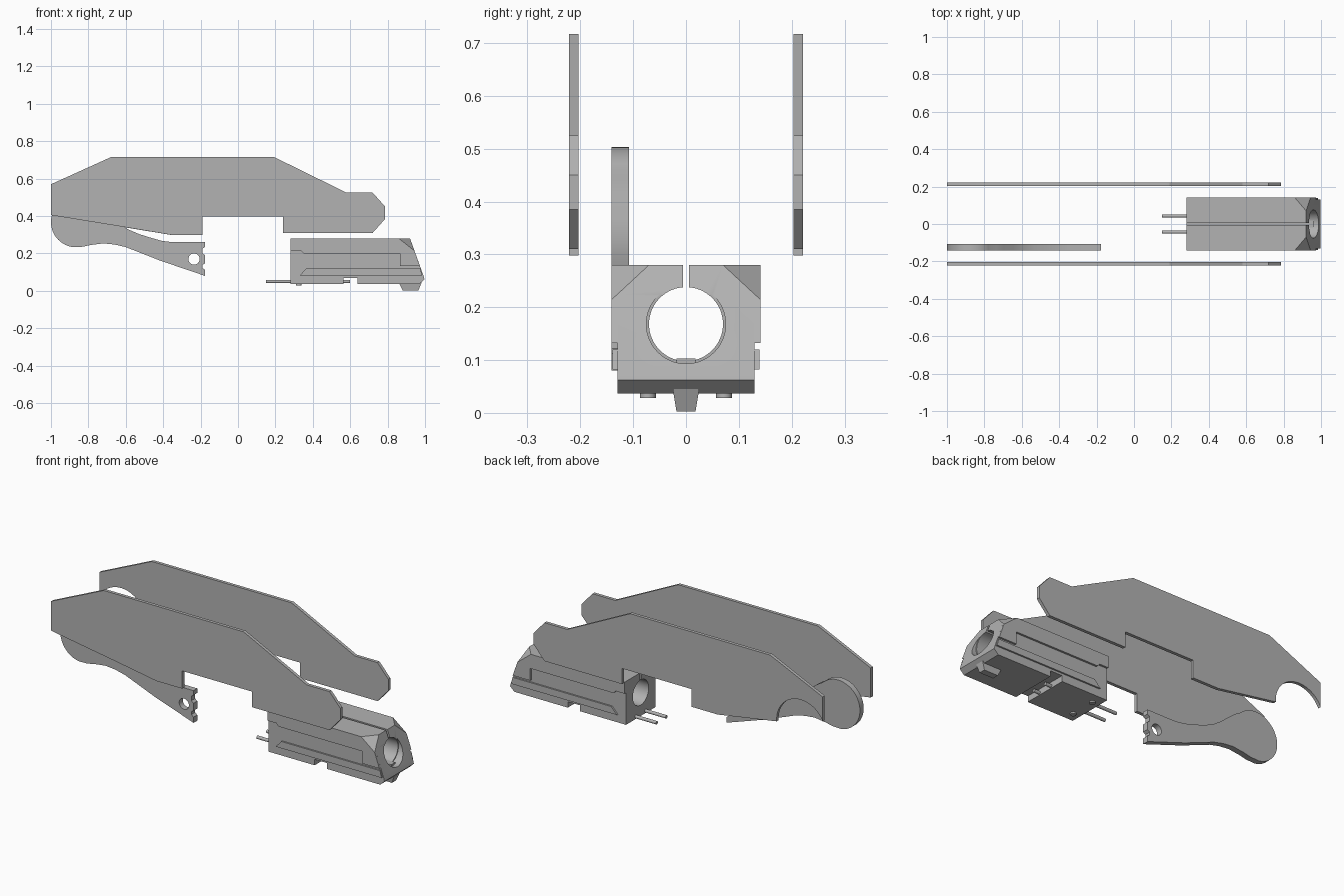
import bpy, bmesh, math
from mathutils import Vector

if "Cube" in bpy.data.objects:
    bpy.data.objects.remove(bpy.data.objects["Cube"])

GREY = (0.45, 0.45, 0.45, 1)
grey = bpy.data.materials.new("plain_grey")
grey.use_nodes = True
grey.diffuse_color = GREY
grey.node_tree.nodes["Principled BSDF"].inputs["Base Color"].default_value = GREY


def finish(name, bm):
    bmesh.ops.recalc_face_normals(bm, faces=bm.faces)
    mesh = bpy.data.meshes.new(name)
    bm.to_mesh(mesh)
    bm.free()
    mesh.materials.append(grey)
    obj = bpy.data.objects.new(name, mesh)
    bpy.context.collection.objects.link(obj)
    return obj


def extrude(name, profile, y0, y1, trims=()):
    """Extrude an x-z profile along y, then trim it with planes."""
    bm = bmesh.new()
    face = bm.faces.new([bm.verts.new((x, y0, z)) for x, z in profile])
    new = bmesh.ops.extrude_face_region(bm, geom=[face])["geom"]
    verts = [v for v in new if isinstance(v, bmesh.types.BMVert)]
    bmesh.ops.translate(bm, vec=(0, y1 - y0, 0), verts=verts)
    bmesh.ops.recalc_face_normals(bm, faces=bm.faces)
    for point, normal in trims:
        geom = bm.verts[:] + bm.edges[:] + bm.faces[:]
        cut = bmesh.ops.bisect_plane(bm, geom=geom, plane_co=point,
                                     plane_no=normal, clear_outer=True)["geom_cut"]
        edges = [e for e in cut if isinstance(e, bmesh.types.BMEdge)]
        if edges:
            bmesh.ops.holes_fill(bm, edges=edges, sides=0)
    return finish(name, bm)


def box(name, x0, x1, y0, y1, z0, z1):
    return extrude(name, [(x0, z0), (x1, z0), (x1, z1), (x0, z1)], y0, y1)


def cylinder(name, centre, radius, depth, axis, sides=48):
    bm = bmesh.new()
    bmesh.ops.create_cone(bm, cap_ends=True, segments=sides,
                          radius1=radius, radius2=radius, depth=depth)
    turn = Vector((0, 0, 1)).rotation_difference(Vector(axis)).to_matrix()
    bmesh.ops.rotate(bm, matrix=turn, verts=bm.verts)
    bmesh.ops.translate(bm, vec=centre, verts=bm.verts)
    return finish(name, bm)


def activate(obj):
    bpy.ops.object.select_all(action="DESELECT")
    obj.select_set(True)
    bpy.context.view_layer.objects.active = obj


def subtract(obj, cutters):
    activate(obj)
    for cutter in cutters:
        mod = obj.modifiers.new("cut", "BOOLEAN")
        mod.operation, mod.solver, mod.object = "DIFFERENCE", "EXACT", cutter
        bpy.ops.object.modifier_apply(modifier=mod.name)
        bpy.data.objects.remove(cutter)


def smooth(obj):
    activate(obj)
    bpy.ops.object.shade_smooth_by_angle(angle=math.radians(25))


def arc(cx, cz, r, start, end, steps):
    angles = [math.radians(start + (end - start) * i / steps) for i in range(steps + 1)]
    return [(cx + r * math.cos(a), cz + r * math.sin(a)) for a in angles]


# Side plates; the left-hand one has a round clearance at its tail
upper = [(-1, .57), (-.675, .717), (.19, .717), (.58, .525), (.72, .525),
         (.787, .45), (.787, .385), (.72, .31), (.24, .31), (.24, .397),
         (-.19, .397), (-.19, .298), (-.35, .298)]
extrude("front_side_plate", upper + [(-.6, .34), (-1, .405)], -.221, -.203)
clearance = arc(-.865, .368, .15, -4, 154, 28)
smooth(extrude("back_side_plate", upper + clearance, .203, .221))

# Lever with a round head, a curved neck and a drilled foot
head = arc(-.865, .368, .135, 45, 262, 40)
lower = [(-.83, .236), (-.79, .245), (-.72, .254), (-.66, .248), (-.6, .234),
         (-.417, .162), (-.176, .08)]
foot = [(-.176, .112), (-.19, .122), (-.19, .138), (-.176, .148), (-.176, .19),
        (-.19, .2), (-.19, .225), (-.176, .235), (-.176, .26)]
neck = [(-.35, .26), (-.41, .268), (-.47, .285), (-.53, .304), (-.59, .33),
        (-.645, .368), (-.7, .416), (-.735, .443)]
lever = extrude("lever", head + lower + foot + neck, -.141, -.108)
subtract(lever, [cylinder("pivot_cutter", (-.235, -.125, .17), .03, .2, (0, 1, 0), 32)])
smooth(lever)

# Slanted corner trims shared by the housing and its side flanges
trims = []
for s in (1, -1):
    a, b, c = (Vector(p) for p in ((.86, s * .141, .28), (.92, s * .07, .28),
                                   (.94, s * .141, .217)))
    n = (b - a).cross(c - a).normalized()
    trims.append((a, n if n.x > 0 else -n))

# Clamp housing with bore, top slit and a cross channel below
housing = extrude("housing", [(.28, .037), (.97, .037), (.997, .062), (.992, .08),
                              (.92, .28), (.28, .28)], -.13, .13, trims)
subtract(housing, [
    cylinder("bore_cutter", (.64, 0, .168), .07, 1, (1, 0, 0), 64),
    cylinder("mouth_cutter", (.99, 0, .168), .075, .1, (1, 0, 0), 64),
    box("slit_cutter", .2, 1.1, -.006, .006, .2, .3),
    box("channel_cutter", .565, .64, -.2, .2, 0, .07)])
smooth(housing)

# Raised flange and lower rail on both sides
flange = [(.28, .28), (.28, .215), (.335, .215), (.35, .2), (.865, .2),
          (.865, .132), (.973, .132), (.92, .28)]
rail = [(.33, .082), (.985, .082), (.975, .12), (.365, .12)]
for s, side in ((1, "back"), (-1, "front")):
    extrude(side + "_flange", flange, s * .129, s * .141, trims)
    extrude(side + "_rail", rail, s * .129, s * .139)
    # Contact pins and small feet under the housing
    smooth(cylinder(side + "_pin", (.375, s * .043, .05), .009, .45, (1, 0, 0), 16))
    smooth(cylinder(side + "_foot", (.325, s * .072, .036), .015, .016, (0, 0, 1), 20))

# Tapered fin under the nose and a small key in the bore
bm = bmesh.new()
low = [bm.verts.new((x, y, .003)) for x, y in
       ((.88, -.018), (.965, -.018), (.965, .018), (.88, .018))]
top = [bm.verts.new((x, y, .045)) for x, y in
       ((.86, -.025), (.982, -.025), (.982, .025), (.86, .025))]
bm.faces.new(low)
bm.faces.new(top)
for i in range(4):
    j = (i + 1) % 4
    bm.faces.new((low[i], low[j], top[j], top[i]))
finish("nose_fin", bm)
box("bore_key", .9, .96, -.018, .018, .09, .103)
